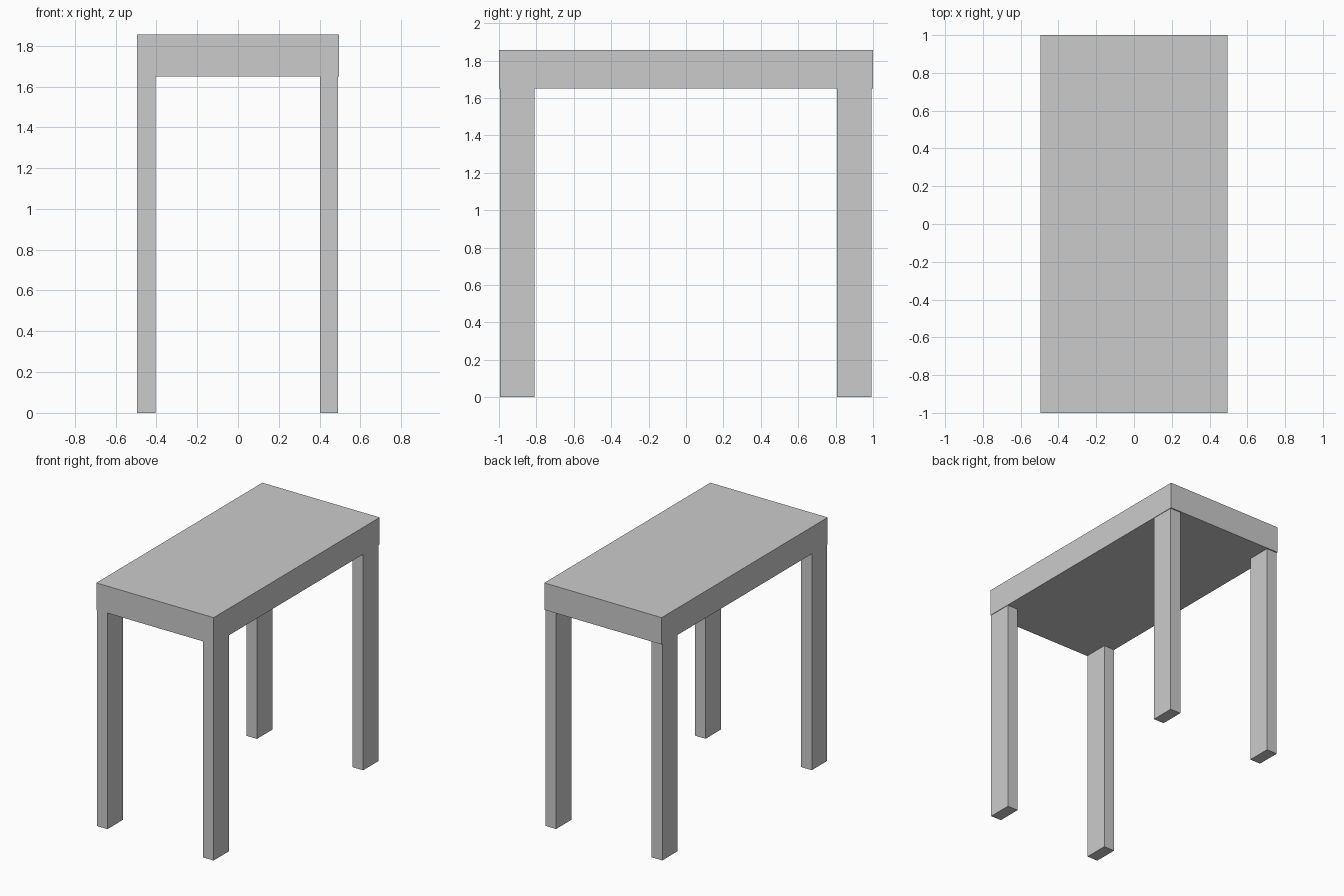
import bpy

if "Cube" in bpy.data.objects:
    bpy.data.objects.remove(bpy.data.objects["Cube"])


def box(name, lo, hi):
    size = [b - a for a, b in zip(lo, hi)]
    centre = [(a + b) / 2 for a, b in zip(lo, hi)]
    bpy.ops.mesh.primitive_cube_add(size=1, location=centre)
    obj = bpy.context.object
    obj.name = name
    obj.scale = size
    bpy.ops.object.transform_apply(location=False, rotation=False, scale=True)
    return obj


# Thick rectangular table top
box("table_top", (-0.495, -1.0, 1.65), (0.495, 1.0, 1.855))

# Four rectangular legs, set in very slightly from the top's edges
for x_name, x0, x1 in (("left", -0.494, -0.404), ("right", 0.402, 0.491)):
    for y_name, y0, y1 in (("front", -0.995, -0.81), ("back", 0.806, 0.991)):
        box(f"{y_name}_{x_name}_leg", (x0, y0, 0.0), (x1, y1, 1.65))
